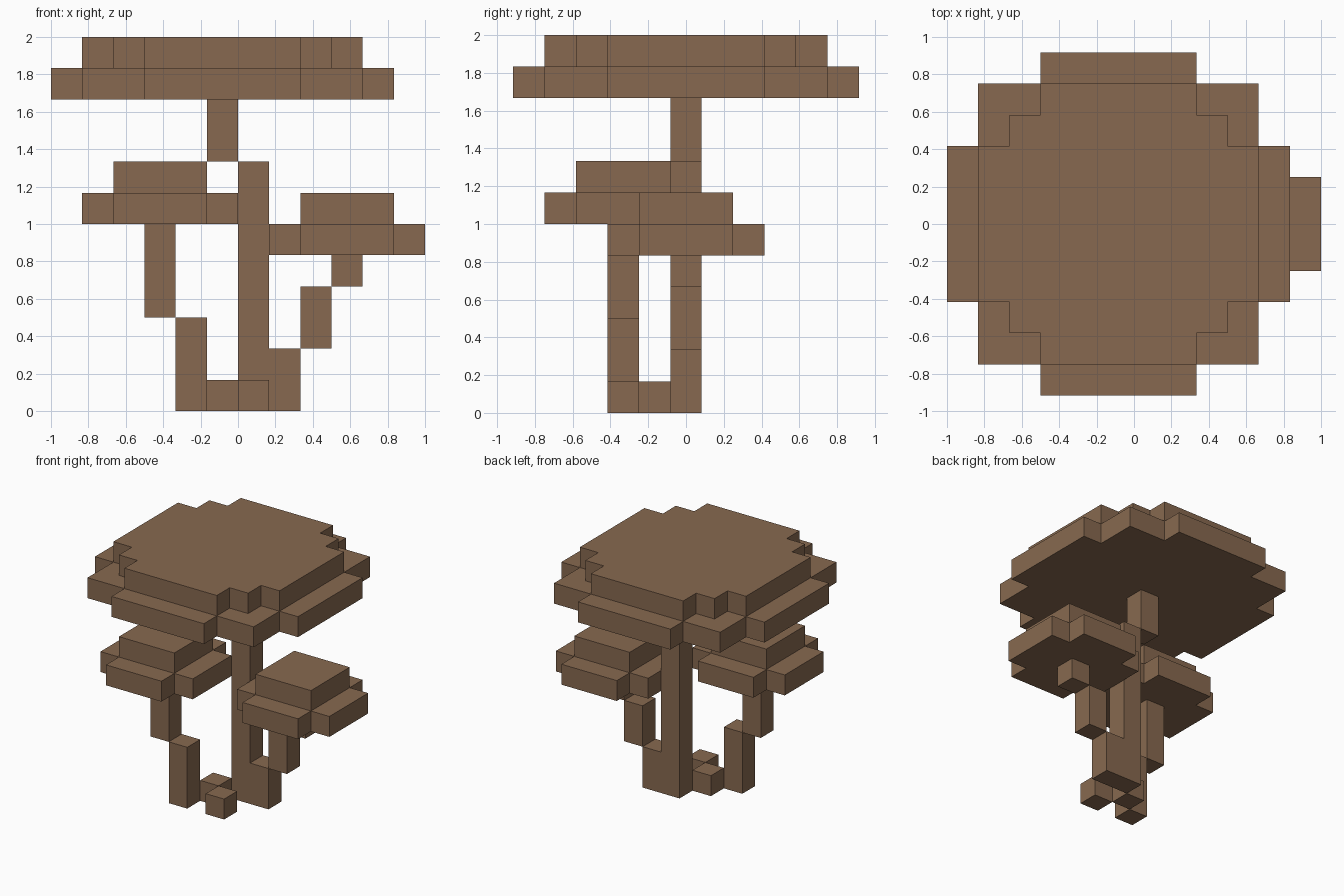
import bpy

U = 1 / 6  # block size

cube = bpy.data.objects.get("Cube")
if cube:
    bpy.data.objects.remove(cube, do_unlink=True)

brown = bpy.data.materials.new("wood_brown")
brown.use_nodes = True
colour = (0.242, 0.141, 0.08, 1)
brown.diffuse_color = colour
brown.node_tree.nodes["Principled BSDF"].inputs["Base Color"].default_value = colour


def prism(name, outline, z0, z1):
    """Extrude a counter-clockwise outline, given in blocks, between two heights."""
    n = len(outline)
    verts = [(x * U, y * U, z * U) for z in (z0, z1) for x, y in outline]
    faces = [list(reversed(range(n))), list(range(n, 2 * n))]
    faces += [[i, (i + 1) % n, n + (i + 1) % n, n + i] for i in range(n)]
    mesh = bpy.data.meshes.new(name)
    mesh.from_pydata(verts, [], faces)
    mesh.materials.append(brown)
    obj = bpy.data.objects.new(name, mesh)
    bpy.context.collection.objects.link(obj)
    return obj


def block(name, x, y, z0, z1):
    """Square post one block wide, centred on x, y."""
    h = 0.5
    prism(name, [(x - h, y - h), (x + h, y - h), (x + h, y + h), (x - h, y + h)], z0, z1)


def cap_layer(name, cx, cy, z, steps):
    """One-block-thick stepped disc; steps are half sizes from widest in x to widest in y."""
    quarter = []
    for i, (hx, hy) in enumerate(steps):
        if i:
            quarter.append((hx, steps[i - 1][1]))
        quarter.append((hx, hy))
    back = quarter + [(-x, y) for x, y in reversed(quarter)]
    outline = back + [(-x, -y) for x, y in back]
    prism(name, [(cx + x, cy + y) for x, y in outline], z, z + 1)


# Main canopy
cap_layer("canopy_lower", -0.5, 0, 10, [(5.5, 2.5), (4.5, 4.5), (2.5, 5.5)])
cap_layer("canopy_upper", -0.5, 0, 11, [(4.5, 2.5), (3.5, 3.5), (2.5, 4.5)])

# Two side canopies
for side, cx, cy, z in (("right", -2.5, -2, 6), ("left", 3.5, 0, 5)):
    cap_layer(side + "_canopy_lower", cx, cy, z, [(2.5, 1.5), (1.5, 2.5)])
    cap_layer(side + "_canopy_upper", cx, cy, z + 1, [(1.5, 1.5)])

# Trunk
block("trunk_lower", 0.5, 0, 0, 8)
block("trunk_upper", -0.5, 0, 8, 10)

# Left stem, stepping outwards
block("left_stem_base", 1.5, 0, 0, 2)
block("left_stem_middle", 2.5, 0, 2, 4)
block("left_stem_top", 3.5, 0, 4, 5)

# Right stem
block("right_stem_base", -1.5, -2, 0, 3)
block("right_stem_top", -2.5, -2, 3, 6)

# Roots
block("middle_root", -0.5, -1, 0, 1)
block("front_root", 0.5, -2, 0, 1)
